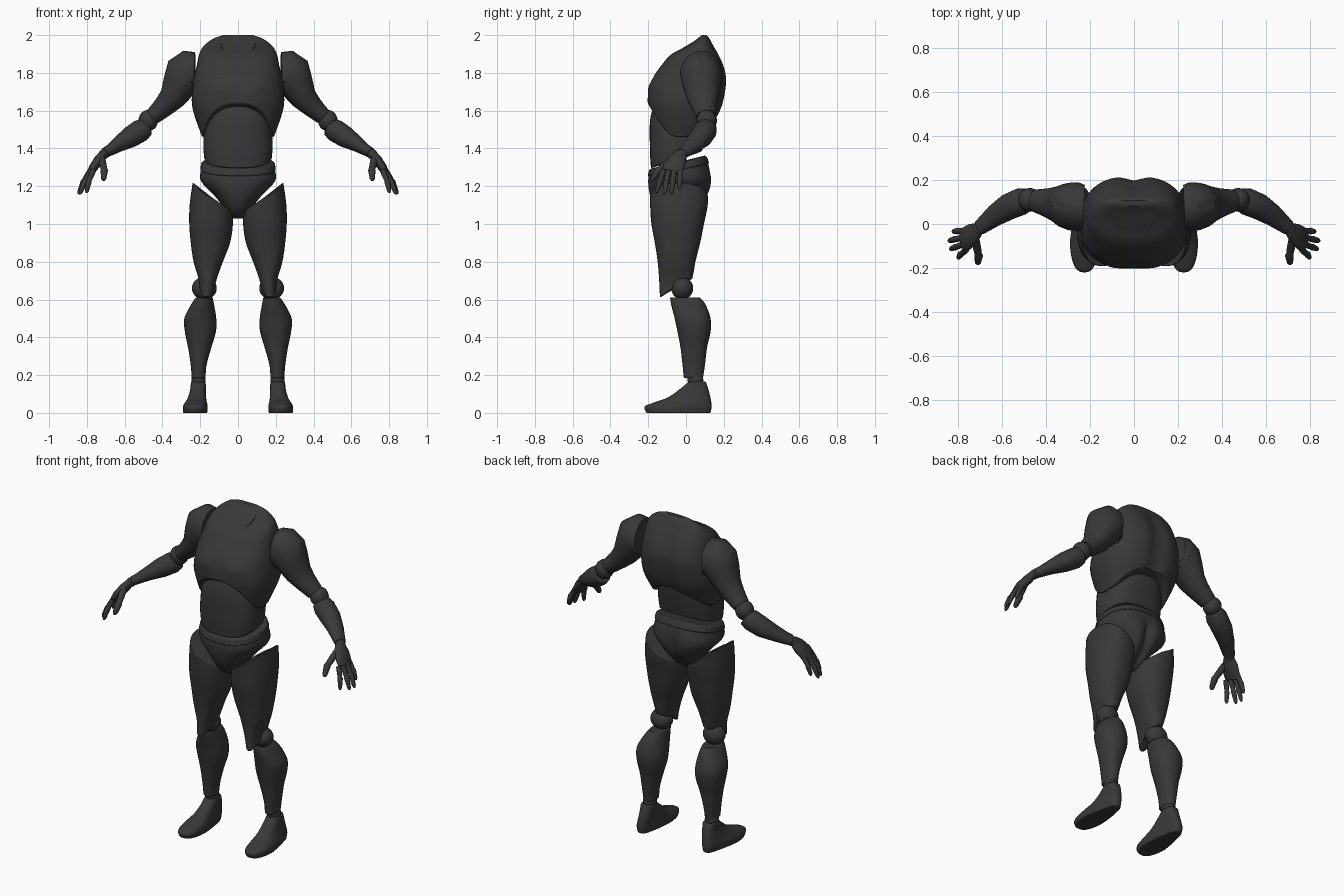
import bpy, bmesh, math
from mathutils import Vector

if "Cube" in bpy.data.objects:
    bpy.data.objects.remove(bpy.data.objects["Cube"])

MAT = bpy.data.materials.new("charcoal")
MAT.diffuse_color = (0.04, 0.04, 0.04, 1)
MAT.use_nodes = True
MAT.node_tree.nodes["Principled BSDF"].inputs["Base Color"].default_value = MAT.diffuse_color


def finish(name, rings, mirror, bevel=0.005):
    """Skin a stack of rings, cap both ends, soften the rims, mirror if paired."""
    bm = bmesh.new()
    loops = [[bm.verts.new(p) for p in r] for r in rings]
    n = len(loops[0])
    for a, b in zip(loops, loops[1:]):
        for i in range(n):
            j = (i + 1) % n
            bm.faces.new((a[i], a[j], b[j], b[i]))
    for loop in (loops[0], loops[-1]):
        mid = bm.verts.new(sum((v.co for v in loop), Vector()) / n)
        for i in range(n):
            bm.faces.new((loop[i], loop[(i + 1) % n], mid))
    bmesh.ops.recalc_face_normals(bm, faces=bm.faces)
    me = bpy.data.meshes.new(name)
    bm.to_mesh(me)
    bm.free()
    me.materials.append(MAT)
    ob = bpy.data.objects.new(name, me)
    bpy.context.collection.objects.link(ob)
    if bevel:
        m = ob.modifiers.new("rim", 'BEVEL')
        m.width, m.segments, m.limit_method = bevel, 2, 'ANGLE'
        m.angle_limit = math.radians(50)
    if mirror:
        ob.modifiers.new("pair", 'MIRROR')
    return ob


def section(rows, z):
    """Smoothly interpolate (z, x0, x1, y0, y1) rows at height z."""
    z = min(max(z, rows[0][0]), rows[-1][0])
    k = max(i for i in range(len(rows) - 1) if rows[i][0] <= z)
    a, b = rows[k], rows[k + 1]
    p, q = rows[max(k - 1, 0)], rows[min(k + 2, len(rows) - 1)]
    h = b[0] - a[0]
    t = (z - a[0]) / h
    out = []
    for i in range(1, 5):
        m0 = (b[i] - p[i]) / (b[0] - p[0]) * h
        m1 = (q[i] - a[i]) / (q[0] - a[0]) * h
        out.append((2*t**3 - 3*t*t + 1) * a[i] + (t**3 - 2*t*t + t) * m0
                   + (3*t*t - 2*t**3) * b[i] + (t**3 - t*t) * m1)
    return out


def shell(name, rows, lo, hi, power=2.3, mirror=False, shape=None, grow=0, n=48, steps=26):
    """Upright body part; lo and hi give the rim heights around the outline."""
    rings = []
    for r in range(steps + 1):
        ring = []
        for i in range(n):
            a = 2 * math.pi * i / n
            c, s = math.cos(a), math.sin(a)
            z = lo(c, s) + (hi(c, s) - lo(c, s)) * r / steps
            x0, x1, y0, y1 = section(rows, z)
            x = (x0 + x1) / 2 + ((x1 - x0) / 2 + grow) * math.copysign(abs(c) ** (2 / power), c)
            y = (y0 + y1) / 2 + ((y1 - y0) / 2 + grow) * math.copysign(abs(s) ** (2 / power), s)
            if shape:
                x, y = shape(x, y, z, s)
            ring.append(Vector((x, y, z)))
        rings.append(ring)
    return finish(name, rings, mirror)


def limb(name, pts, n=24, bevel=0.004):
    """Paired tube through (x, y, z, thickness radius, width radius) points."""
    P = [Vector(p[:3]) for p in pts]
    rings = []
    for i, p in enumerate(pts):
        t = (P[min(i + 1, len(P) - 1)] - P[max(i - 1, 0)]).normalized()
        v = (Vector((0, 1, 0)) - t * t.y).normalized()
        u = t.cross(v)
        rings.append([P[i] + u * p[3] * math.cos(2 * math.pi * k / n)
                      + v * p[4] * math.sin(2 * math.pi * k / n) for k in range(n)])
    return finish(name, rings, True, bevel)


def ball(name, x, y, z, rx, ry, rz):
    """Paired joint ball."""
    rings = [[Vector((x + rx * math.cos(t), y + ry * math.sin(t) * math.cos(a),
                      z + rz * math.sin(t) * math.sin(a)))
              for a in (2 * math.pi * k / 24 for k in range(24))]
             for t in (math.pi * j / 14 for j in range(1, 14))]
    return finish(name, rings, True, 0)


# Chest with arched lower rim, pectorals and spine groove
def chest_shape(x, y, z, s):
    if s > 0:
        y -= 0.02 * s * math.exp(-(x / 0.045) ** 2) * min(1, max(0, (1.98 - z) / 0.1))
    else:
        y += 0.014 * s * math.exp(-((abs(x) - 0.1) / 0.07) ** 2 - ((z - 1.72) / 0.045) ** 2)
    return x, y


chest = [(1.46, -.19, .19, -.165, .11), (1.59, -.235, .235, -.195, .18),
         (1.655, -.245, .245, -.203, .203), (1.765, -.235, .235, -.178, .218),
         (1.84, -.218, .218, -.13, .203), (1.9, -.205, .205, -.075, .175),
         (1.945, -.18, .18, .01, .147), (1.985, -.125, .125, .065, .122),
         (2.0, -.08, .08, .083, .108)]
shell("chest", chest,
      lambda c, s: 1.46 + (0.18 * abs(s) ** 2.3 if s < 0 else 0.12 * s ** 2.5),
      lambda c, s: 2.0, 2.5, shape=chest_shape, n=64, steps=36)

# Neck socket plate lying on the sloping chest top
neck = []
for h in (-0.006, 0.003):
    ring = []
    for k in range(32):
        a = 2 * math.pi * k / 32
        y = 0.005 + 0.085 * math.sin(a)
        x = 0.09 * math.cos(a) * (1 + 0.2 * math.sin(a))
        ring.append(Vector((x, y, 1.942 + (y - 0.005) * 0.6 + h)))
    neck.append(ring)
finish("neck_socket", neck, False, 0)

# Abdomen
shell("abdomen", [(1.29, -.165, .165, -.185, .07), (1.36, -.18, .18, -.19, .08),
                  (1.46, -.182, .182, -.192, .1), (1.55, -.17, .17, -.19, .115),
                  (1.64, -.15, .15, -.17, .12)],
      lambda c, s: 1.34 + 0.045 * s, lambda c, s: 1.64, 2.6)


# Pelvis with buttock cleft, and waistband
def pelvis_shape(x, y, z, s):
    if s > 0:
        y -= 0.03 * s * math.exp(-(x / 0.03) ** 2) * min(1, max(0, (1.32 - z) / 0.1))
    return x, y


pelvis = [(1.03, -.03, .03, -.1, .01), (1.06, -.06, .06, -.14, .05),
          (1.1, -.085, .085, -.17, .085), (1.15, -.125, .125, -.19, .12),
          (1.23, -.197, .197, -.2, .138), (1.3, -.193, .193, -.187, .125),
          (1.37, -.18, .18, -.17, .1)]


def waist(c, s):
    return 1.328 + 0.035 * s


shell("pelvis", pelvis, lambda c, s: 1.03, waist, 2.3, shape=pelvis_shape)
shell("waistband", pelvis, lambda c, s: waist(c, s) - 0.04, lambda c, s: waist(c, s) - 0.004,
      2.3, grow=0.005, steps=4)

# Legs
shell("thigh", [(.61, .135, .2, -.138, -.01), (.7, .115, .207, -.142, .03),
                (.8, .08, .235, -.15, .05), (.9, .042, .25, -.165, .075),
                (1.0, .027, .258, -.183, .095), (1.1, .027, .256, -.19, .115),
                (1.22, .05, .24, -.195, .12)],
      lambda c, s: 0.66 + 0.05 * s, lambda c, s: 1.14 + 0.08 * c, 2.3, True)
ball("knee", .178, -.02, .66, .066, .058, .06)
shell("shin", [(.185, .172, .245, -.012, .09), (.25, .167, .25, -.018, .1),
               (.35, .14, .265, -.03, .112), (.43, .117, .281, -.045, .13),
               (.5, .115, .284, -.06, .13), (.58, .128, .245, -.08, .1),
               (.615, .135, .22, -.085, .07)],
      lambda c, s: .185, lambda c, s: .612, 2.2, True)
ball("ankle", .21, .05, .175, .038, .042, .042)


# Foot narrows toward the heel
def foot_shape(x, y, z, s):
    return (0.21 + (x - 0.21) * (1 - 0.3 * min(1, max(0, (y + 0.08) / 0.15))) if z < .1 else
            x, y)


shell("foot", [(0, .162, .292, -.21, .13), (.035, .16, .292, -.218, .136),
               (.055, .163, .283, -.17, .134), (.08, .165, .27, -.1, .13),
               (.12, .168, .256, -.04, .12), (.165, .172, .248, .015, .105)],
      lambda c, s: 0, lambda c, s: .165, 2.6, True,
      shape=lambda x, y, z, s: (0.21 + (x - 0.21) * (1 - 0.3 * min(1, max(0, (y + .08) / .15))
                                                     * max(0, 1 - z / .15)), y))

# Arms
limb("upper_arm", [(.228, .078, 1.80, .11, .1), (.255, .079, 1.80, .122, .11),
                   (.28, .08, 1.785, .118, .11), (.308, .083, 1.74, .094, .102),
                   (.35, .09, 1.665, .07, .082), (.39, .096, 1.625, .058, .068),
                   (.425, .102, 1.592, .05, .058), (.45, .106, 1.57, .045, .052)], 32)
ball("elbow", .475, .11, 1.548, .052, .054, .056)
limb("forearm", [(.485, .112, 1.515, .05, .052), (.515, .102, 1.495, .06, .062),
                 (.573, .078, 1.458, .056, .06), (.635, .038, 1.42, .04, .05),
                 (.68, .002, 1.39, .03, .04), (.705, -.018, 1.376, .027, .035)])
ball("wrist", .71, -.022, 1.37, .027, .032, .027)

# Hands
limb("palm", [(.708, -.025, 1.375, .022, .03), (.735, -.045, 1.34, .027, .05),
              (.765, -.067, 1.3, .024, .056), (.78, -.077, 1.275, .017, .052)])


def finger(name, base, knuckle, tip, r):
    a, b, c = Vector(base), Vector(knuckle), Vector(tip)
    spots = [(a, 1), (a.lerp(b, .5), 1), (a.lerp(b, .9), .88), (b, 1.05), (b.lerp(c, .4), .9),
             (b.lerp(c, .8), .75), (c, .35)]
    limb(name, [(*p, r * k, r * k) for p, k in spots], 12, 0)


for label, base, knuckle, tip in (
        ("little", (.772, -.032, 1.295), (.805, -.032, 1.24), (.825, -.035, 1.185)),
        ("ring", (.778, -.062, 1.29), (.818, -.07, 1.225), (.845, -.077, 1.158)),
        ("middle", (.775, -.092, 1.285), (.812, -.105, 1.22), (.838, -.115, 1.158)),
        ("index", (.765, -.118, 1.285), (.79, -.138, 1.225), (.802, -.156, 1.165))):
    finger(label + "_finger", base, knuckle, tip, .0145)
finger("thumb", (.722, -.075, 1.345), (.708, -.145, 1.285), (.712, -.182, 1.23), .019)

# Smooth surfaces with crisp rims
for ob in bpy.context.collection.objects:
    ob.select_set(True)
    bpy.context.view_layer.objects.active = ob
bpy.ops.object.shade_smooth_by_angle(angle=math.radians(40))
